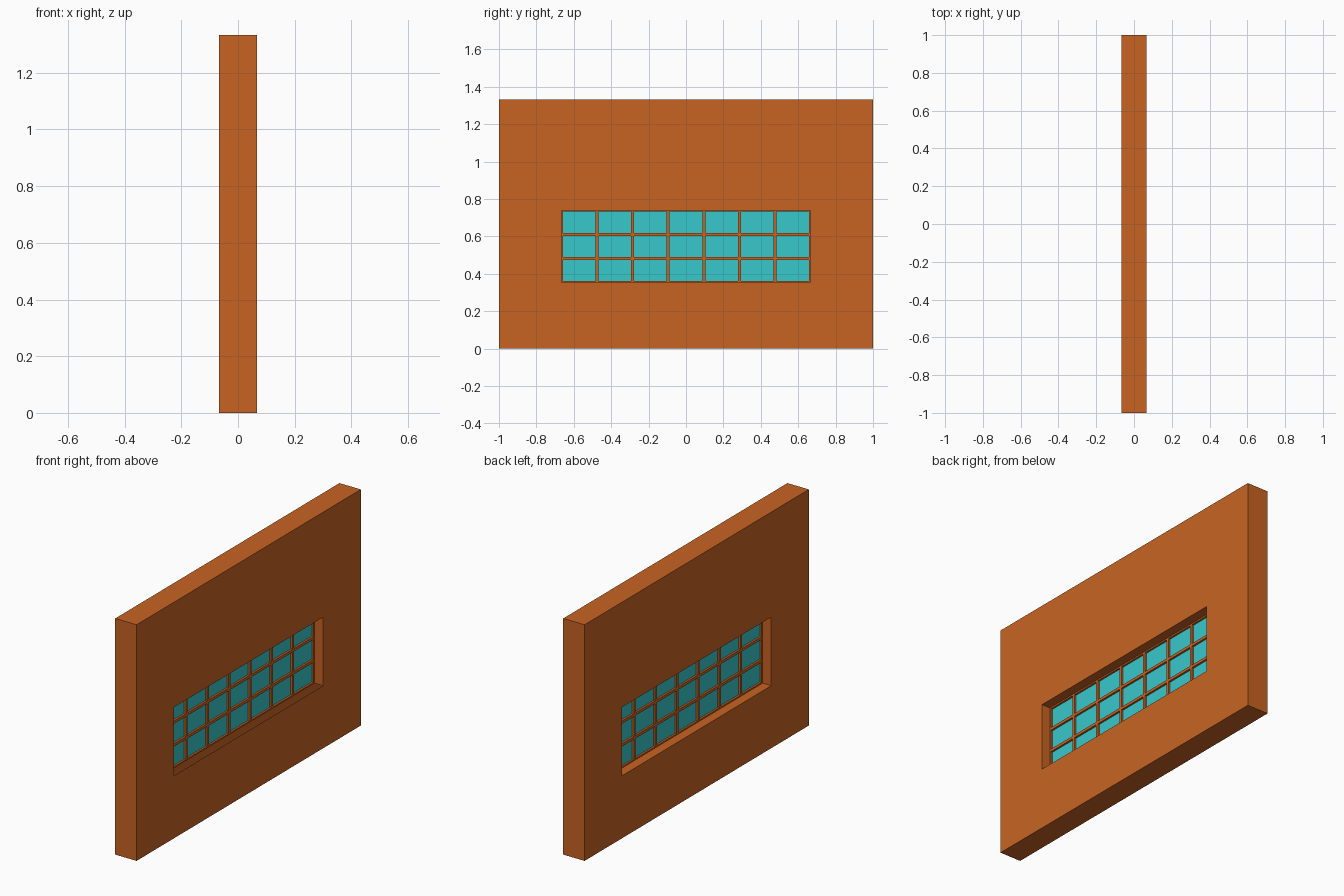
import bpy, bmesh
from mathutils import Matrix, Vector

cube = bpy.data.objects.get("Cube")
if cube:
    bpy.data.objects.remove(cube, do_unlink=True)

# Main dimensions
HALF_T, HALF_W, HEIGHT = 0.0667, 1.0, 1.333
OPEN_W, OPEN_LOW, OPEN_HIGH = 0.665, 0.353, 0.74
FRAME_DEPTH = 0.026
OPEN_MID = (OPEN_LOW + OPEN_HIGH) / 2
OPEN_HALF_H = (OPEN_HIGH - OPEN_LOW) / 2


def material(name, rgb):
    mat = bpy.data.materials.new(name)
    mat.use_nodes = True
    colour = (*rgb, 1.0)
    mat.diffuse_color = colour
    mat.node_tree.nodes["Principled BSDF"].inputs["Base Color"].default_value = colour
    return mat


def finish(bm, name, mat):
    mesh = bpy.data.meshes.new(name)
    bm.to_mesh(mesh)
    bm.free()
    mesh.materials.append(mat)
    obj = bpy.data.objects.new(name, mesh)
    bpy.context.collection.objects.link(obj)
    return obj


orange = material("burnt orange", (0.578, 0.127, 0.016))
turquoise = material("turquoise glass", (0.04, 0.578, 0.604))


# Wall: a hollow slab with a rectangular window opening
def ring(bm, x, half_w, low, high):
    corners = [(-half_w, low), (half_w, low), (half_w, high), (-half_w, high)]
    return [bm.verts.new((x, y, z)) for y, z in corners]


bm = bmesh.new()
outer = [ring(bm, x, HALF_W, 0, HEIGHT) for x in (-HALF_T, HALF_T)]
inner = [ring(bm, x, OPEN_W, OPEN_LOW, OPEN_HIGH) for x in (-HALF_T, HALF_T)]
sill_edge = [bm.verts.new((FRAME_DEPTH / 2, y, OPEN_LOW)) for y in (-OPEN_W, OPEN_W)]
for i in range(4):
    j = (i + 1) % 4
    # Large sides, facing outwards
    bm.faces.new((outer[1][i], outer[1][j], inner[1][j], inner[1][i]))
    bm.faces.new((outer[0][j], outer[0][i], inner[0][i], inner[0][j]))
    # Rim of the slab
    bm.faces.new((outer[0][i], outer[0][j], outer[1][j], outer[1][i]))
    # Opening lining; the sill stops at the window frame
    if i == 0:
        bm.faces.new((inner[0][1], inner[0][0], *sill_edge))
    else:
        bm.faces.new((inner[0][j], inner[0][i], inner[1][i], inner[1][j]))
finish(bm, "wall", orange)

# Window frame: inset pane grid, given depth
bm = bmesh.new()
upright = Matrix(((0, 0, 1, 0), (1, 0, 0, 0), (0, 1, 0, OPEN_MID), (0, 0, 0, 1)))
size = Matrix.Diagonal((OPEN_W, OPEN_HALF_H, 1, 1))
bmesh.ops.create_grid(bm, x_segments=7, y_segments=3, size=1, matrix=upright @ size)
panes = bm.faces[:]
bmesh.ops.inset_individual(bm, faces=panes, thickness=0.008, use_even_offset=True)
bmesh.ops.delete(bm, geom=panes, context="FACES")
frame = finish(bm, "window_frame", orange)
solid = frame.modifiers.new("depth", "SOLIDIFY")
solid.thickness = FRAME_DEPTH
solid.offset = 0

# Glass sheet in the middle of the frame
bm = bmesh.new()
bmesh.ops.create_cube(bm, size=2, matrix=Matrix.Translation(Vector((0, 0, OPEN_MID)))
                      @ Matrix.Diagonal((0.002, OPEN_W - 0.003, OPEN_HALF_H - 0.003, 1)))
finish(bm, "window_glass", turquoise)
